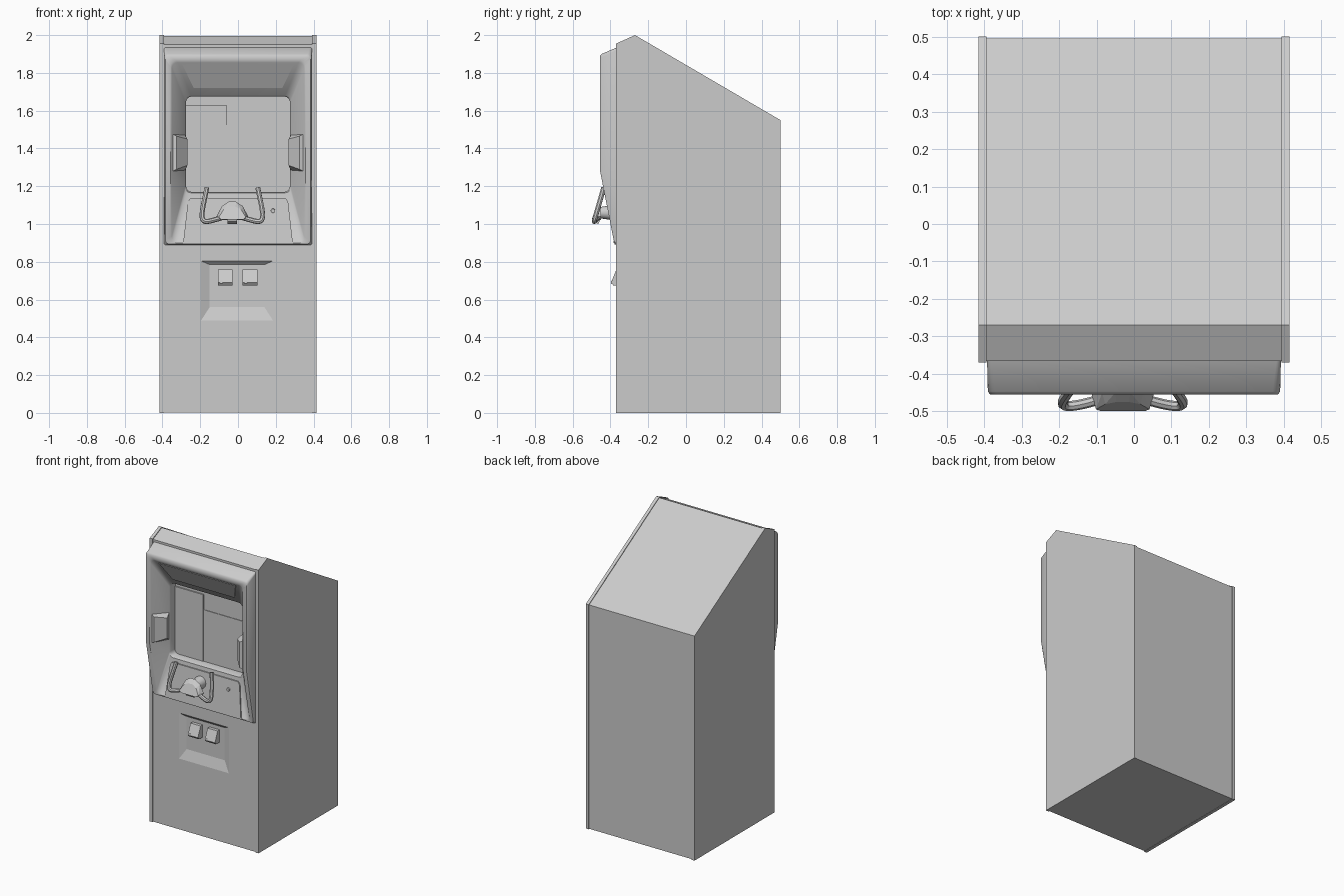
import bpy, bmesh, math
from mathutils import Vector

if "Cube" in bpy.data.objects:
    bpy.data.objects.remove(bpy.data.objects["Cube"])

grey = bpy.data.materials.new("light grey")
grey.diffuse_color = (0.6, 0.6, 0.6, 1)
grey.use_nodes = True
grey.node_tree.nodes["Principled BSDF"].inputs["Base Color"].default_value = grey.diffuse_color


def add(name, bm, probe=None):
    """Turn a bmesh into an object; probe = (face index, outward direction) for open sheets."""
    bm.faces.ensure_lookup_table()
    if probe:
        bm.normal_update()
        if bm.faces[probe[0]].normal.dot(Vector(probe[1])) < 0:
            bmesh.ops.reverse_faces(bm, faces=bm.faces[:])
    else:
        bmesh.ops.recalc_face_normals(bm, faces=bm.faces[:])
    me = bpy.data.meshes.new(name)
    bm.to_mesh(me)
    bm.free()
    me.materials.append(grey)
    ob = bpy.data.objects.new(name, me)
    bpy.context.collection.objects.link(ob)
    return ob


def hull(name, pts):
    """Convex solid around the points."""
    bm = bmesh.new()
    for p in pts:
        bm.verts.new(p)
    bmesh.ops.convex_hull(bm, input=bm.verts[:])
    bmesh.ops.dissolve_limit(bm, angle_limit=0.01, verts=bm.verts[:], edges=bm.edges[:])
    return add(name, bm)


def prism(name, profile, x0, x1):
    """Convex y-z profile pushed along x."""
    return hull(name, [(x, y, z) for x in (x0, x1) for y, z in profile])


def plate(name, outline, surf, thick):
    """Thin x-z plate lying on the surface y = surf(z), sticking out to the front."""
    return hull(name, [(x, surf(z) - t, z) for x, z in outline for t in (-0.002, thick)])


def smooth(ob):
    bpy.ops.object.select_all(action='DESELECT')
    ob.select_set(True)
    bpy.context.view_layer.objects.active = ob
    bpy.ops.object.shade_smooth_by_angle(angle=math.radians(40))


# Side panels
side = [(-0.37, 0), (0.5, 0), (0.5, 1.55), (-0.27, 2.0), (-0.37, 1.955)]
prism("side_panel_left", side, -0.415, -0.393)
prism("side_panel_right", side, 0.393, 0.415)

# Cabinet shell: base, back, roof, front top strip
shell = [(-0.365, 0.002), (0.495, 0.002), (0.495, 1.547), (-0.27, 1.995), (-0.365, 1.95), (-0.365, 1.9)]
bm = bmesh.new()
rows = [[bm.verts.new((x, y, z)) for x in (-0.393, 0.393)] for y, z in shell]
for a, b in zip(rows, rows[1:]):
    bm.faces.new((a[0], a[1], b[1], b[0]))
add("cabinet_shell", bm, (2, (0, 0, 1)))

# Lower front panel with the coin recess
bm = bmesh.new()
xs, zs = [-0.393, -0.195, 0.185, 0.393], [0.002, 0.49, 0.805, 0.92]
g = [[bm.verts.new((x, -0.365, z)) for x in xs] for z in zs]
for j in range(3):
    for i in range(3):
        if (i, j) != (1, 1):
            bm.faces.new((g[j][i], g[j][i + 1], g[j + 1][i + 1], g[j + 1][i]))
rim = [g[1][1], g[1][2], g[2][2], g[2][1]]
back = [bm.verts.new(p) for p in ((-0.15, -0.345, 0.56), (0.14, -0.345, 0.56),
                                  (0.14, -0.345, 0.785), (-0.15, -0.345, 0.785))]
bm.faces.new(back)
for i in range(4):
    k = (i + 1) % 4
    bm.faces.new((rim[i], rim[k], back[k], back[i]))
add("lower_front_panel", bm, (0, (0, -1, 0)))

# Coin slots
for tag, x in (("left", -0.105), ("right", 0.025)):
    prism("coin_slot_" + tag, [(-0.34, 0.76), (-0.368, 0.76), (-0.397, 0.69), (-0.385, 0.675), (-0.34, 0.675)],
          x, x + 0.077)
    prism("coin_return_" + tag, [(-0.38, 0.678), (-0.398, 0.685), (-0.395, 0.7), (-0.38, 0.7)],
          x + 0.01, x + 0.022)


# Bezel: rounded loops from the outer wall over the rim and down to the screen opening
def rim_y(z):
    return -0.455 if z > 1.28 else -0.378 - 0.077 * (z - 0.89) / 0.39


def loop(bm, hw, z0, z1, r, yf):
    pts = []
    for cx, cz, a0 in ((hw - r, z0 + r, -90), (hw - r, z1 - r, 0), (r - hw, z1 - r, 90), (r - hw, z0 + r, 180)):
        for k in range(5):
            a = math.radians(a0 + k * 22.5)
            pts.append((cx + r * math.cos(a), cz + r * math.sin(a)))
        if a0 == -90:
            pts.append((hw, 1.28))
        if a0 == 90:
            pts.append((-hw, 1.28))
    return [bm.verts.new((x, yf(z), z)) for x, z in pts]


bm = bmesh.new()
loops = [
    loop(bm, 0.392, 0.888, 1.935, 0.012, lambda z: -0.365),
    loop(bm, 0.390, 0.890, 1.900, 0.020, lambda z: rim_y(z) + 0.008),
    loop(bm, 0.384, 0.893, 1.890, 0.022, rim_y),
    loop(bm, 0.357, 0.900, 1.865, 0.030, rim_y),
    loop(bm, 0.350, 0.905, 1.855, 0.030, lambda z: rim_y(z) + 0.006),
    loop(bm, 0.280, 1.165, 1.680, 0.030, lambda z: -0.350),
    loop(bm, 0.275, 1.170, 1.675, 0.030, lambda z: -0.340),
    loop(bm, 0.275, 1.170, 1.675, 0.030, lambda z: -0.285),
]
n = len(loops[0])
for a, b in zip(loops, loops[1:]):
    for i in range(n):
        k = (i + 1) % n
        bm.faces.new((a[i], a[k], b[k], b[i]))
smooth(add("bezel", bm, (2 * n + 5, (0, -1, 0))))


# Screen panels behind the opening
def flat(y):
    return lambda z: y


def rect(x0, x1, z0, z1):
    return [(x0, z0), (x1, z0), (x1, z1), (x0, z1)]


plate("screen_back", rect(-0.285, 0.285, 1.16, 1.69), flat(-0.285), 0.002)
plate("screen_left", rect(-0.275, -0.06, 1.17, 1.63), flat(-0.287), 0.008)
plate("screen_right", rect(-0.06, 0.275, 1.17, 1.525), flat(-0.287), 0.004)


# Upper speaker plate and control plate lying on the bezel slopes
def top_y(z):
    return -0.449 + (1.855 - z) * 0.566


def deck_y(z):
    return -0.375 + (z - 0.905) * 0.096


plate("upper_plate", [(-0.295, 1.845), (0.295, 1.845), (0.235, 1.72), (-0.235, 1.72)], top_y, 0.005)
plate("control_plate", [(-0.29, 0.9), (0.29, 0.9), (0.265, 1.12), (0.25, 1.138), (-0.25, 1.138), (-0.265, 1.12)],
      deck_y, 0.008)

# Side grip blocks
for tag, s in (("left", -1), ("right", 1)):
    hull("side_block_" + tag, [(s * x, y, z) for x, y, z in (
        (0.345, -0.445, 1.28), (0.345, -0.445, 1.475), (0.325, -0.45, 1.29), (0.325, -0.45, 1.465),
        (0.268, -0.39, 1.31), (0.268, -0.39, 1.45), (0.28, -0.35, 1.285), (0.28, -0.35, 1.47),
        (0.35, -0.37, 1.28), (0.35, -0.37, 1.475))])

# Control yoke: curved handle bars
CX = -0.03
for tag, s in (("left", -1), ("right", 1)):
    cu = bpy.data.curves.new("handle_" + tag, 'CURVE')
    cu.dimensions = '3D'
    cu.bevel_depth = 0.0135
    cu.bevel_resolution = 2
    cu.resolution_u = 4
    cu.use_fill_caps = True
    sp = cu.splines.new('NURBS')
    path = [(0.05, -0.465, 1.035), (0.1, -0.48, 1.02), (0.145, -0.487, 1.01), (0.162, -0.482, 1.03),
            (0.158, -0.468, 1.08), (0.145, -0.45, 1.14), (0.135, -0.436, 1.192)]
    sp.points.add(len(path) - 1)
    for p, (x, y, z) in zip(sp.points, path):
        p.co = (CX + s * x, y, z, 1)
    sp.order_u = 3
    sp.use_endpoint_u = True
    tmp = bpy.data.objects.new("tmp", cu)
    bpy.context.collection.objects.link(tmp)
    me = bpy.data.meshes.new_from_object(tmp.evaluated_get(bpy.context.evaluated_depsgraph_get()))
    bpy.data.objects.remove(tmp)
    me.materials.clear()
    me.materials.append(grey)
    ob = bpy.data.objects.new("handle_" + tag, me)
    bpy.context.collection.objects.link(ob)
    smooth(ob)

# Yoke hub, chin and column
dome = [(0.084, 1.04), (0.055, 1.095), (0.02, 1.118), (0.07, 1.022)]
hub = []
for x, z in dome:
    for s in (-1, 1):
        hub.append((CX + s * x, -0.45, z))
        hub.append((CX + s * x * 0.85, -0.475 - (1.118 - z) * 0.25, 1.03 + (z - 1.03) * 0.7))
hull("yoke_hub", hub)
prism("yoke_chin", [(-0.45, 1.03), (-0.495, 1.03), (-0.49, 1.012), (-0.465, 1.0)], CX - 0.025, CX + 0.025)


def cylinder(name, x, z, y0, y1, r0, r1, seg):
    ring = [(math.cos(2 * math.pi * k / seg), math.sin(2 * math.pi * k / seg)) for k in range(seg)]
    smooth(hull(name, [(x + r * c, y, z + r * s) for y, r in ((y0, r0), (y1, r1)) for c, s in ring]))


cylinder("yoke_column", CX, 1.06, -0.35, -0.455, 0.045, 0.03, 16)
# Start button
cylinder("start_button", 0.185, 1.07, -0.355, -0.376, 0.013, 0.011, 12)
